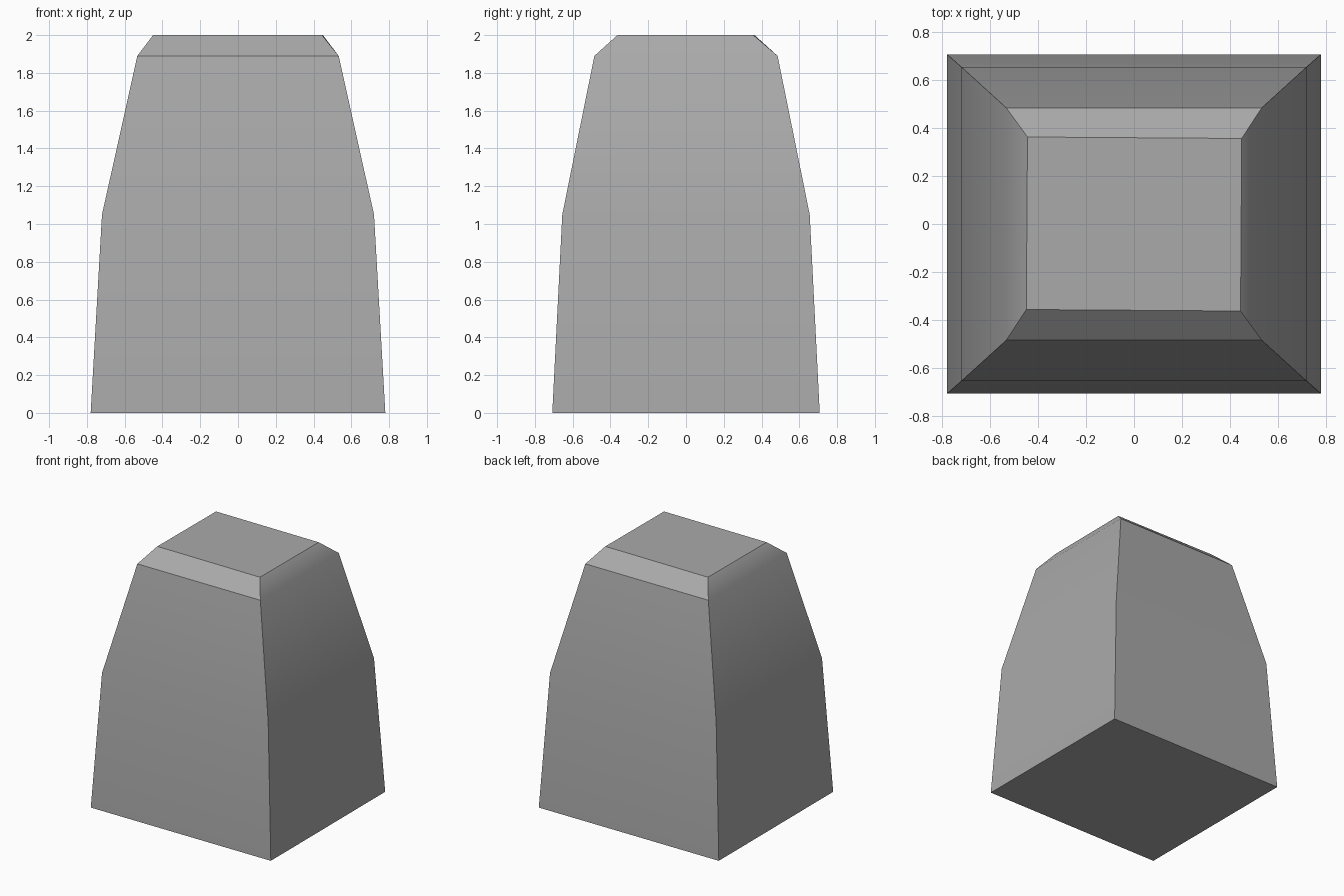
import bpy
import bmesh
from math import radians
from mathutils import Matrix

cube = bpy.data.objects.get("Cube")
if cube:
    bpy.data.objects.remove(cube, do_unlink=True)

# Plain grey material
GREY = (0.4, 0.4, 0.4, 1.0)
grey = bpy.data.materials.new("plain_grey")
grey.use_nodes = True
grey.diffuse_color = GREY
grey.node_tree.nodes["Principled BSDF"].inputs["Base Color"].default_value = GREY

# Rectangular sections from base to top: half width, half depth, height, twist
SECTIONS = [
    (0.78, 0.708, 0.0, 0.0),
    (0.72, 0.655, 1.05, 0.0),
    (0.533, 0.485, 1.89, 0.0),
    (0.447, 0.36, 2.0, -0.4),
]
CORNERS = [(-1, -1), (1, -1), (1, 1), (-1, 1)]


def loft(name, sections, material):
    """Join a stack of rectangles into one closed tapered body."""
    bm = bmesh.new()
    rings = []
    for half_x, half_y, z, twist in sections:
        ring = [bm.verts.new((sx * half_x, sy * half_y, z)) for sx, sy in CORNERS]
        bmesh.ops.rotate(bm, verts=ring, matrix=Matrix.Rotation(radians(twist), 3, "Z"))
        rings.append(ring)
    for low, high in zip(rings, rings[1:]):
        for i in range(4):
            j = (i + 1) % 4
            bm.faces.new((low[i], low[j], high[j], high[i]))
    bm.faces.new(rings[0][::-1])
    bm.faces.new(rings[-1])
    bmesh.ops.recalc_face_normals(bm, faces=bm.faces)
    mesh = bpy.data.meshes.new(name)
    bm.to_mesh(mesh)
    bm.free()
    mesh.materials.append(material)
    obj = bpy.data.objects.new(name, mesh)
    bpy.context.collection.objects.link(obj)
    return obj


# Tapered block with a chamfered top, soft along the shallow bends
block = loft("tapered_block", SECTIONS, grey)
bpy.ops.object.select_all(action="DESELECT")
block.select_set(True)
bpy.context.view_layer.objects.active = block
bpy.ops.object.shade_smooth_by_angle(angle=radians(30))
